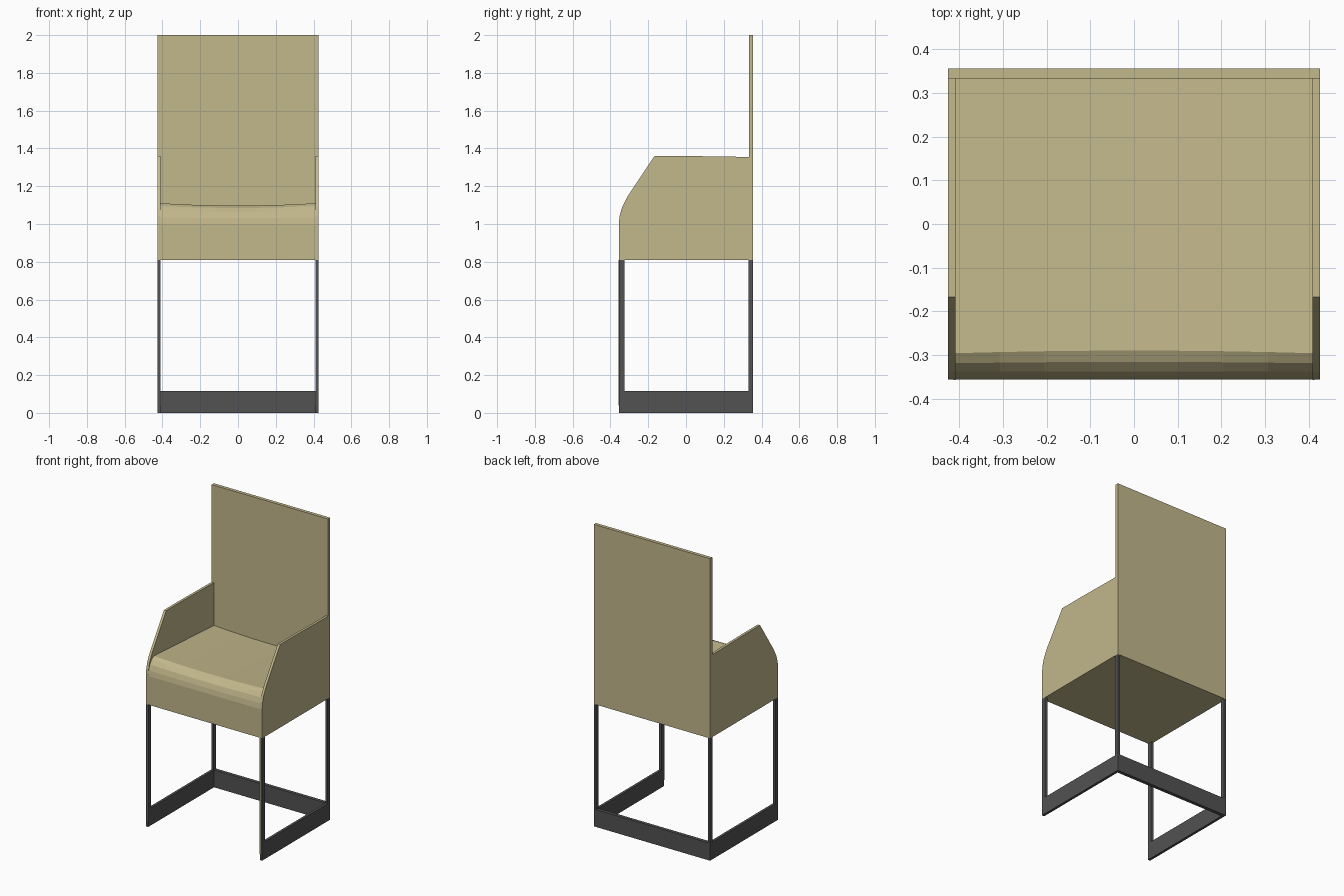
import bpy, bmesh

if "Cube" in bpy.data.objects:
    bpy.data.objects.remove(bpy.data.objects["Cube"])


def material(name, color):
    m = bpy.data.materials.new(name)
    m.diffuse_color = (*color, 1)
    m.use_nodes = True
    m.node_tree.nodes["Principled BSDF"].inputs["Base Color"].default_value = m.diffuse_color
    return m


tan = material("tan upholstery", (0.54, 0.475, 0.26))
dark = material("dark metal", (0.085, 0.085, 0.085))


def loft(name, sections, mat):
    """Skin closed rings of points and cap both ends."""
    bm = bmesh.new()
    rings = [[bm.verts.new(p) for p in s] for s in sections]
    n = len(rings[0])
    for a, b in zip(rings, rings[1:]):
        for i in range(n):
            j = (i + 1) % n
            bm.faces.new((a[i], a[j], b[j], b[i]))
    bm.faces.new(rings[0])
    bm.faces.new(rings[-1])
    bmesh.ops.recalc_face_normals(bm, faces=bm.faces)
    me = bpy.data.meshes.new(name)
    bm.to_mesh(me)
    bm.free()
    me.materials.append(mat)
    ob = bpy.data.objects.new(name, me)
    bpy.context.collection.objects.link(ob)
    return ob


def extrude_x(name, x0, x1, profile, mat):
    return loft(name, [[(x, y, z) for y, z in profile] for x in (x0, x1)], mat)


def box(name, x0, x1, y0, y1, z0, z1, mat):
    return extrude_x(name, x0, x1, [(y0, z0), (y1, z0), (y1, z1), (y0, z1)], mat)


W, IN = 0.426, 0.409      # outer and inner half widths
F, B = -0.356, 0.356      # front and back
BI = 0.333                # inner face of the back
UND = 0.81                # underside of the upholstery

# tall back panel
box("back_panel", -W, W, BI, B, UND, 2.0, tan)

# seat block with rounded front and slightly sagging top
sections = []
for i in range(9):
    t = -1 + i / 4
    s = 1 - t * t
    sections.append([(t * IN, y + dy * s, z - dz * s) for y, z, dy, dz in (
        (BI, UND, 0, 0), (F, UND, 0, 0), (F, 1.0, 0, 0),
        (-0.350, 1.035, 0, 0.003), (-0.338, 1.07, 0, 0.006),
        (-0.319, 1.095, 0.003, 0.010), (-0.296, 1.11, 0.006, 0.013),
        (BI, 1.072, 0, 0.013))])
loft("seat", sections, tan)

# arm panels, legs and side rails on both sides
arm = [(BI, UND), (F, UND), (F, 1.0), (-0.351, 1.045), (-0.338, 1.09),
       (-0.313, 1.14), (-0.167, 1.36), (0.0, 1.36), (BI, 1.355)]
for side, label in ((-1, "left"), (1, "right")):
    x0, x1 = sorted((side * IN, side * W))
    extrude_x(label + "_arm_panel", x0, x1, arm, tan)
    box(label + "_front_leg", x0, x1, F, -0.326, 0.115, UND, dark)
    box(label + "_back_leg", x0, x1, BI - 0.003, B, 0.115, UND, dark)
    box(label + "_side_rail", x0, x1, F, B, 0, 0.115, dark)
    # narrow tan piping on the front edge of the leg
    p0, p1 = sorted((side * IN, side * (IN + 0.005)))
    box(label + "_leg_piping", p0, p1, F - 0.001, F + 0.002, 0.04, UND, tan)

# rear floor rail
box("back_rail", -IN, IN, BI, B, 0, 0.115, dark)
